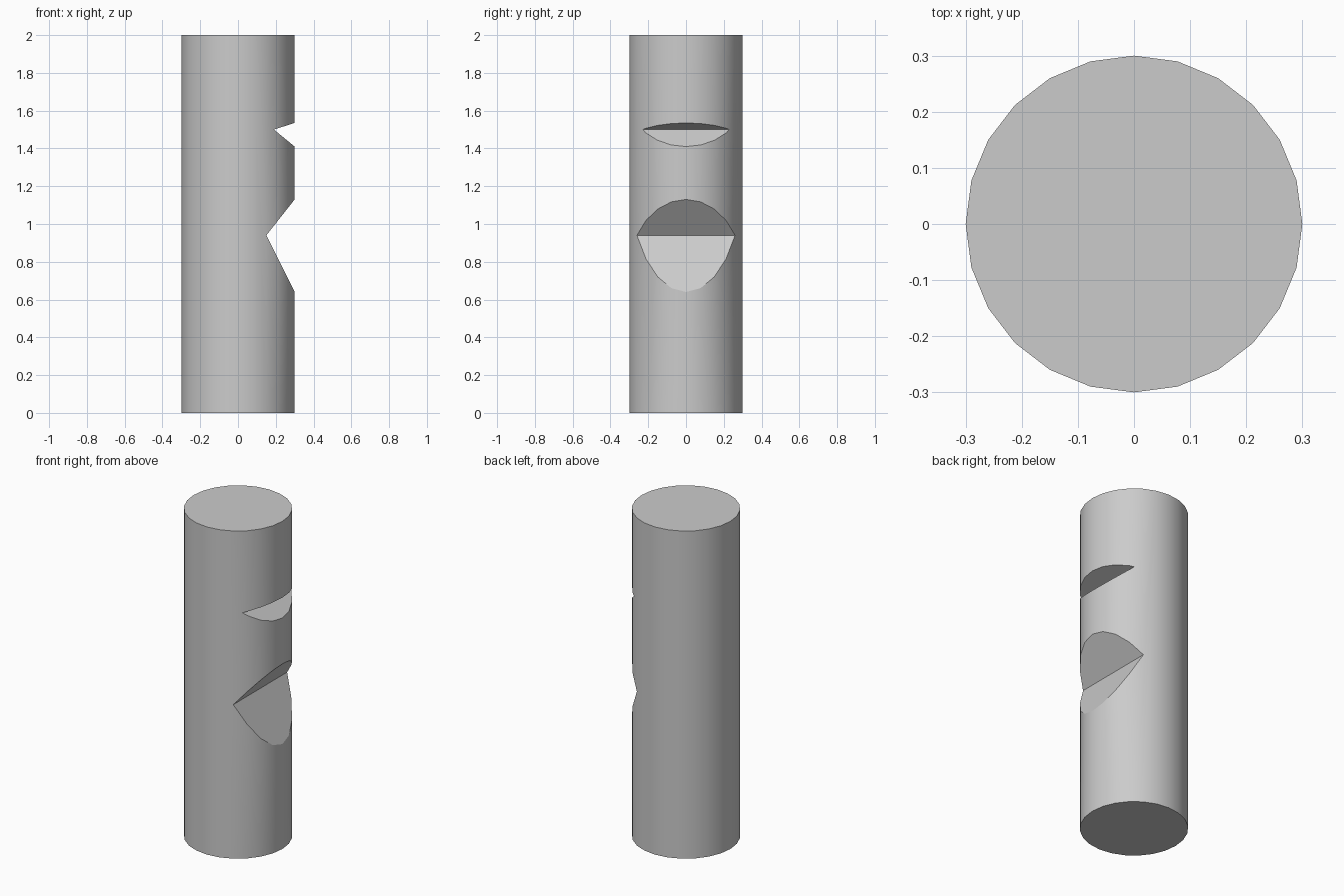
import bpy
import bmesh
import math

RADIUS, HEIGHT, SIDES = 0.3, 2.0, 24

if "Cube" in bpy.data.objects:
    bpy.data.objects.remove(bpy.data.objects["Cube"], do_unlink=True)

# Plain grey material
grey = bpy.data.materials.new("light grey")
grey.use_nodes = True
colour = (0.6, 0.6, 0.6, 1)
grey.diffuse_color = colour
grey.node_tree.nodes["Principled BSDF"].inputs["Base Color"].default_value = colour

# Upright post
bpy.ops.mesh.primitive_cylinder_add(vertices=SIDES, radius=RADIUS, depth=HEIGHT,
                                    location=(0, 0, HEIGHT / 2))
post = bpy.context.object
post.name = "notched_post"
post.data.materials.append(grey)


def notch_cutter(name, depth_x, top, middle, bottom):
    """Wedge running along y; its sloping faces are extended past the surface."""
    reach = 2
    run = RADIUS - depth_x
    outer = depth_x + run * reach
    profile = [(depth_x, middle),
               (outer, middle + (bottom - middle) * reach),
               (outer, middle + (top - middle) * reach)]
    bm = bmesh.new()
    face = bm.faces.new([bm.verts.new((x, -0.5, z)) for x, z in profile])
    side = bmesh.ops.extrude_face_region(bm, geom=[face])
    bmesh.ops.translate(bm, vec=(0, 1, 0),
                        verts=[v for v in side["geom"] if isinstance(v, bmesh.types.BMVert)])
    bmesh.ops.recalc_face_normals(bm, faces=bm.faces)
    mesh = bpy.data.meshes.new(name)
    bm.to_mesh(mesh)
    bm.free()
    cutter = bpy.data.objects.new(name, mesh)
    mesh.materials.append(grey)
    bpy.context.collection.objects.link(cutter)
    return cutter


# Two wedge notches on the +x side
cutters = [notch_cutter("upper_notch_cutter", 0.19, 1.535, 1.50, 1.41),
           notch_cutter("lower_notch_cutter", 0.15, 1.13, 0.94, 0.64)]
bpy.context.view_layer.objects.active = post
for cutter in cutters:
    cut = post.modifiers.new(cutter.name, 'BOOLEAN')
    cut.operation = 'DIFFERENCE'
    cut.solver = 'EXACT'
    cut.object = cutter
    bpy.ops.object.modifier_apply(modifier=cut.name)
for cutter in cutters:
    bpy.data.objects.remove(cutter, do_unlink=True)

# Rounded sides, crisp caps and notches
bpy.ops.object.shade_smooth_by_angle(angle=math.radians(25))
